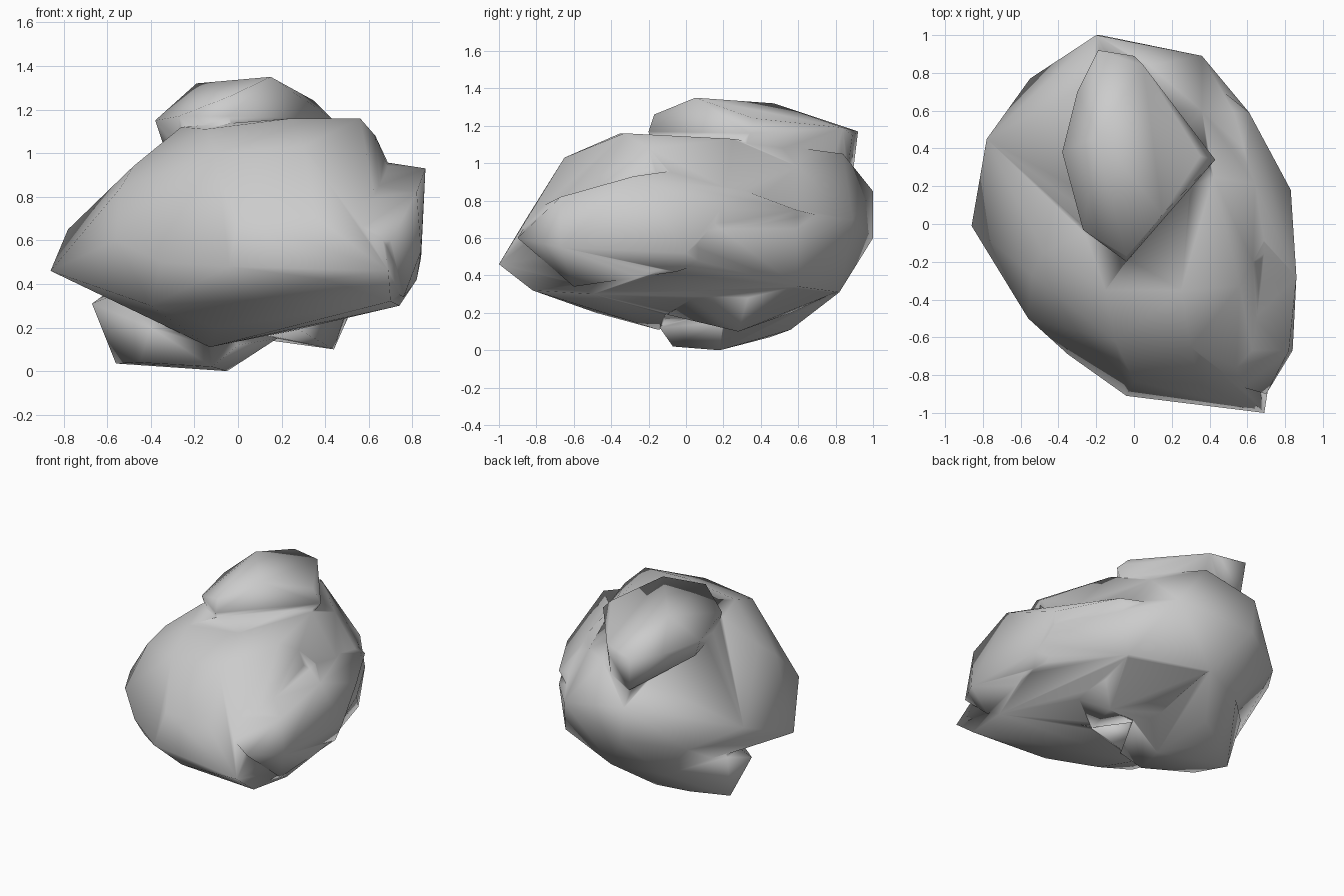
import bpy, bmesh


def chunk(name, points):
    """A faceted lump of stone: the hull around a few corner points."""
    bm = bmesh.new()
    for p in points:
        bm.verts.new(p)
    bmesh.ops.convex_hull(bm, input=bm.verts[:])
    loose = [v for v in bm.verts if not v.link_faces]
    bmesh.ops.delete(bm, geom=loose, context='VERTS')
    bmesh.ops.recalc_face_normals(bm, faces=bm.faces[:])
    me = bpy.data.meshes.new(name)
    bm.to_mesh(me)
    bm.free()
    ob = bpy.data.objects.new(name, me)
    bpy.context.collection.objects.link(ob)
    return ob


# Main boulder
body = chunk("boulder", [
    (0.56, -0.33, 1.16), (0.25, -0.35, 1.16), (-0.15, -0.35, 1.11), (-0.26, -0.05, 1.12),
    (0.42, 0.25, 1.13), (0.63, -0.2, 1.08), (0.67, -0.2, 0.98), (0.3, -0.65, 1.03),
    (-0.1, -0.62, 1.0), (-0.48, -0.15, 0.94), (-0.54, -0.27, 0.84), (-0.22, 0.75, 0.95),
    (0.08, 0.84, 1.05), (0.36, 0.6, 0.98), (0.35, -0.85, 0.71), (0, -0.83, 0.7),
    (-0.04, -0.91, 0.48), (0.69, -1.0, 0.46), (-0.35, -0.69, 0.5), (0.4, -0.94, 0.42),
    (-0.56, -0.5, 0.6), (-0.71, -0.2, 0.46), (-0.86, -0.01, 0.46), (-0.78, 0.45, 0.65),
    (-0.55, 0.77, 0.55), (-0.2, 1, 0.85), (-0.18, 1, 0.6), (0.36, 0.89, 0.7),
    (0.61, 0.59, 0.65), (0.1, -0.79, 0.33), (-0.1, -0.48, 0.2), (-0.13, -0.15, 0.11),
    (-0.4, -0.5, 0.3), (0.03, 0.82, 0.31), (-0.3, 0.69, 0.27), (0.55, 0.6, 0.34),
    (0.74, -0.5, 0.3), (0.27, -0.12, 0.19), (0.82, -0.15, 0.42), (0.7, -0.82, 0.32),
    (0.83, 0.18, 0.65)])

# Ledge that bulges out on the right
ledge = chunk("right_ledge", [
    (0.7, -0.9, 0.6), (0.84, -0.67, 0.55), (0.86, -0.28, 0.93), (0.82, -0.67, 0.82),
    (0.83, 0.18, 0.75), (0.6, 0, 0.97), (0.61, 0.59, 0.75), (0.38, -0.81, 0.75),
    (0.35, 0.8, 0.7), (0.82, -0.05, 0.42), (0.76, -0.6, 0.34), (0.2, 0, 0.6),
    (0.84, 0, 0.52)])

# Cap stone on top
cap = chunk("cap", [
    (-0.19, 0.92, 1.17), (0, 0.89, 1.15), (0.05, 0.84, 1.19), (0.43, 0.34, 1.16),
    (0.35, 0.36, 1.24), (-0.04, -0.2, 1.17), (-0.04, -0.17, 1.26), (-0.27, -0.03, 1.17),
    (-0.38, 0.38, 1.15), (-0.3, 0.7, 1.15), (-0.19, 0.47, 1.32), (0.15, 0.05, 1.35),
    (-0.34, 0.38, 1.03), (0.34, 0.3, 1.02), (-0.17, 0.89, 0.93), (0, 0.86, 0.93),
    (-0.04, -0.18, 1.05), (-0.25, 0, 1.05)])

# Two feet under the boulder
left_foot = chunk("left_foot", [
    (-0.56, 0.29, 0.035), (-0.05, 0.18, 0), (-0.45, 0.08, 0.04), (-0.12, -0.07, 0.02),
    (-0.34, 0.45, 0.07), (-0.15, 0.56, 0.11), (-0.67, 0.2, 0.31), (-0.6, 0.38, 0.36),
    (0.18, 0.2, 0.15), (-0.3, 0.69, 0.27), (0.03, 0.82, 0.31), (0, -0.14, 0.12),
    (-0.4, -0.1, 0.2), (-0.2, 0.2, 0.5)])
right_foot = chunk("right_foot", [
    (0.44, 0.28, 0.1), (0.52, 0.33, 0.28), (0.08, 0.3, 0.15), (0.28, -0.1, 0.19),
    (0.5, 0, 0.29), (0.04, 0.8, 0.31), (0.54, 0.58, 0.34), (0.1, 0.56, 0.2),
    (0.3, 0.3, 0.5)])

# Fuse all lumps into one stone
bpy.context.view_layer.objects.active = body
body.select_set(True)
for part in (ledge, cap, left_foot, right_foot):
    mod = body.modifiers.new("fuse", 'BOOLEAN')
    mod.operation = 'UNION'
    mod.solver = 'EXACT'
    mod.object = part
    bpy.ops.object.modifier_apply(modifier=mod.name)
    bpy.data.objects.remove(part)

body.name = "rock"
body.data.polygons.foreach_set("use_smooth", [True] * len(body.data.polygons))
